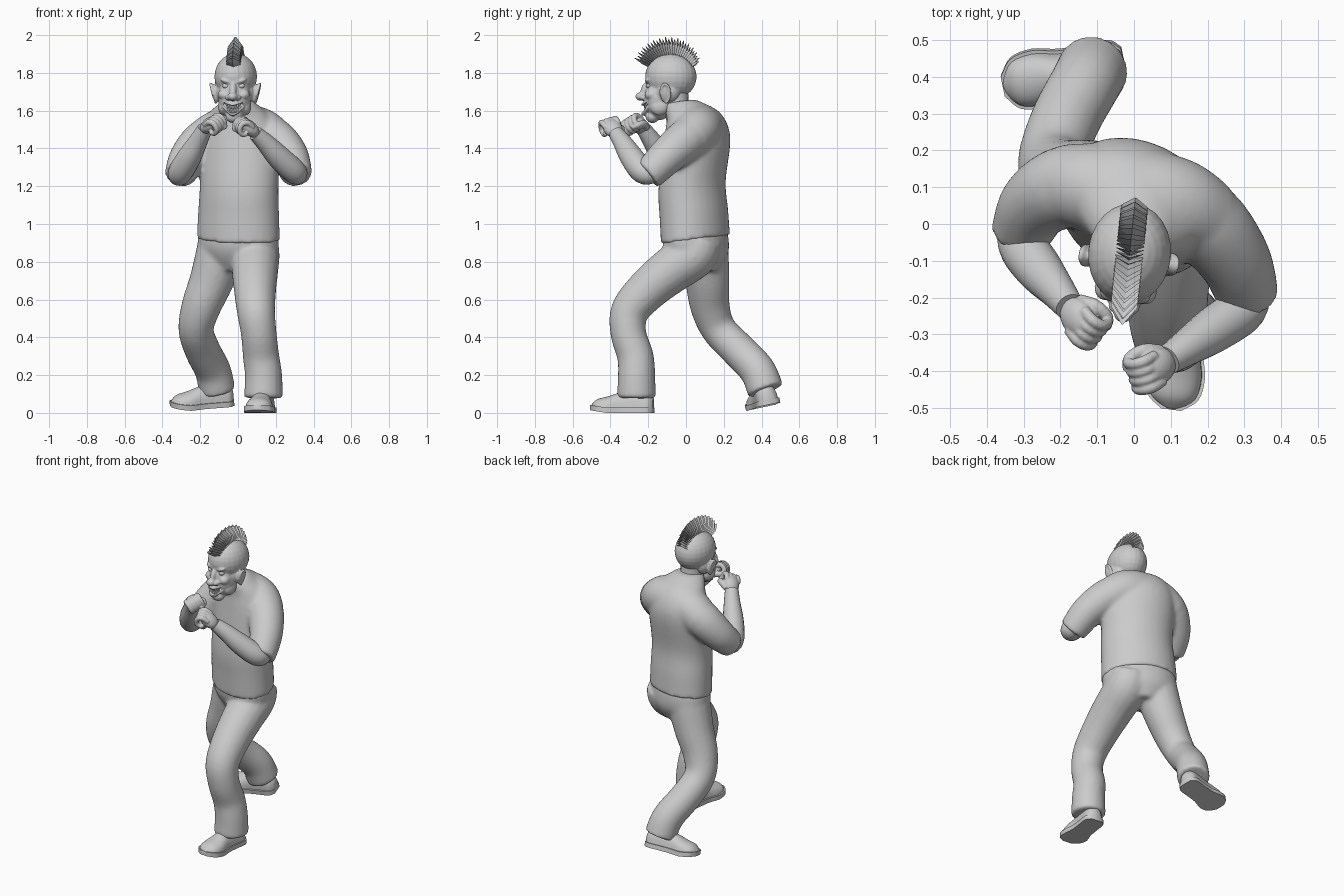
import bpy, bmesh, math
from mathutils import Vector, Matrix

if "Cube" in bpy.data.objects:
    bpy.data.objects.remove(bpy.data.objects["Cube"])

GREY = bpy.data.materials.new("plain grey")
GREY.use_nodes = True
GREY.diffuse_color = (0.6, 0.6, 0.6, 1)
GREY.node_tree.nodes["Principled BSDF"].inputs["Base Color"].default_value = (0.6, 0.6, 0.6, 1)


def finish(name, bm, smooth=True, voxel=0, relax=4, matrix=None):
    """Turn a bmesh into an object, optionally fusing its parts into one skin."""
    bmesh.ops.recalc_face_normals(bm, faces=bm.faces)
    mesh = bpy.data.meshes.new(name)
    bm.to_mesh(mesh)
    bm.free()
    mesh.materials.append(GREY)
    ob = bpy.data.objects.new(name, mesh)
    bpy.context.collection.objects.link(ob)
    if matrix:
        ob.matrix_basis = matrix
    if smooth:
        bpy.ops.object.select_all(action='DESELECT')
        ob.select_set(True)
        bpy.context.view_layer.objects.active = ob
        bpy.ops.object.shade_smooth_by_angle(angle=math.radians(50))
    if voxel:
        fuse = ob.modifiers.new("fuse", 'REMESH')
        fuse.mode, fuse.voxel_size, fuse.use_smooth_shade = 'VOXEL', voxel, True
        soft = ob.modifiers.new("soften", 'SMOOTH')
        soft.factor, soft.iterations = 0.5, relax
    return ob


def spline(points, steps=5):
    """Catmull-Rom curve through points of any dimension."""
    p = [Vector(q) for q in points]
    p = [p[0] * 2 - p[1]] + p + [p[-1] * 2 - p[-2]]
    out = []
    for a, b, c, d in zip(p, p[1:], p[2:], p[3:]):
        for k in range(steps):
            t = k / steps
            out.append((b * 2 + (c - a) * t + (a * 2 - b * 5 + c * 4 - d) * t ** 2
                        + (b * 3 - a - c * 3 + d) * t ** 3) * 0.5)
    return out + [p[-2]]


def loft(bm, rings):
    rows = [[bm.verts.new(v) for v in ring] for ring in rings]
    for a, b in zip(rows, rows[1:]):
        for i in range(len(a)):
            j = (i + 1) % len(a)
            bm.faces.new((a[i], a[j], b[j], b[i]))
    bm.faces.new(rows[0])
    bm.faces.new(rows[-1])


def turn(n):
    return [math.tau * i / n for i in range(n)]


def limb(bm, points, n=18, steps=5):
    """Round tube; each point is x, y, z, radius."""
    path = spline(points, steps)
    u, rings = Vector((0.31, 0.9, 0.27)), []
    for i, q in enumerate(path):
        t = (path[min(i + 1, len(path) - 1)] - path[max(i - 1, 0)]).to_3d().normalized()
        u = (u - t * u.dot(t)).normalized()
        v = t.cross(u)
        rings.append([q.to_3d() + (u * math.cos(a) + v * math.sin(a)) * q[3] for a in turn(n)])
    loft(bm, rings)


def trunk(bm, points, yaw, tilt=0):
    """Upright stack of ovals; each point is z, x, y, half width, half depth."""
    c, s = math.cos(yaw), math.sin(yaw)
    rings = []
    for z, x, y, a, b in spline(points):
        ring = []
        for t in turn(32):
            p, q = a * math.cos(t), b * math.sin(t)
            dy = p * s + q * c
            ring.append((x + p * c - q * s, y + dy, z + tilt * dy))
        rings.append(ring)
    loft(bm, rings)


def ball(bm, centre, radii, tilt=0, axis='Y'):
    m = Matrix.Translation(centre) @ Matrix.Rotation(tilt, 4, axis) @ Matrix.Diagonal((*radii, 1))
    bmesh.ops.create_uvsphere(bm, u_segments=24, v_segments=14, radius=1, matrix=m)


# Shirt: torso, a yoke across the shoulders and two bent sleeves
bm = bmesh.new()
trunk(bm, [(0.918, 0.002, 0.05, 0.23, 0.17), (1.05, 0.003, 0.042, 0.224, 0.17), (1.2, 0.006, 0.032, 0.217, 0.168),
           (1.4, 0.01, 0.055, 0.222, 0.168), (1.5, 0.01, 0.055, 0.21, 0.155),
           (1.58, 0.005, 0.035, 0.17, 0.128), (1.63, 0, -0.015, 0.108, 0.1), (1.65, 0, -0.035, 0.08, 0.078)], -0.45, 0.13)
limb(bm, [(-0.2, 0.11, 1.43, 0.108), (-0.11, 0.098, 1.48, 0.122), (0.01, 0.078, 1.502, 0.128),
          (0.115, 0.055, 1.492, 0.125), (0.2, 0.01, 1.445, 0.11)], 24)
limb(bm, [(0.12, 0.045, 1.47, 0.11), (0.198, 0, 1.445, 0.112), (0.272, -0.095, 1.365, 0.1),
          (0.304, -0.18, 1.28, 0.088), (0.31, -0.203, 1.26, 0.082)])
limb(bm, [(-0.11, 0.095, 1.47, 0.11), (-0.19, 0.1, 1.435, 0.112), (-0.265, 0.055, 1.35, 0.1),
          (-0.3, -0.01, 1.275, 0.087), (-0.306, -0.028, 1.258, 0.082)])
finish("shirt", bm, voxel=0.011, relax=10)

# Trousers: hips with a lunging front leg and a trailing rear leg
bm = bmesh.new()
trunk(bm, [(1.0, 0, 0.048, 0.208, 0.152), (0.9, 0.001, 0.052, 0.226, 0.162), (0.83, 0, 0.06, 0.2, 0.148),
           (0.75, -0.01, 0.07, 0.1, 0.1)], -0.45)
limb(bm, [(0.09, 0.07, 0.92, 0.12), (0.093, 0.04, 0.84, 0.128), (0.09, -0.075, 0.758, 0.124), (0.09, -0.2, 0.655, 0.113),
          (0.095, -0.297, 0.54, 0.102), (0.11, -0.305, 0.42, 0.095), (0.122, -0.268, 0.3, 0.097),
          (0.135, -0.262, 0.2, 0.099), (0.135, -0.262, 0.078, 0.104)])
limb(bm, [(-0.085, 0.095, 0.92, 0.122), (-0.1, 0.1, 0.83, 0.127), (-0.14, 0.113, 0.7, 0.118), (-0.196, 0.128, 0.56, 0.105),
          (-0.222, 0.175, 0.44, 0.094), (-0.187, 0.28, 0.33, 0.095), (-0.134, 0.378, 0.225, 0.096), (-0.11, 0.422, 0.118, 0.098)])
finish("trousers", bm, voxel=0.011, relax=10)


# Shoes: domed upper on a flat welted sole
def shoe(side, heel, toe, roll):
    heel, x = Vector(heel), (Vector(toe) - Vector(heel)).normalized()
    y = Vector((0, 0, 1)).cross(x).normalized()
    m = Matrix((x, y, x.cross(y))).transposed().to_4x4()
    m.translation = heel
    m = m @ Matrix.Rotation(roll, 4, 'X')
    form = spline([(0, 0.03, 0.06), (0.03, 0.055, 0.09), (0.1, 0.056, 0.11), (0.17, 0.058, 0.092),
                   (0.24, 0.072, 0.068), (0.3, 0.062, 0.052), (0.335, 0.02, 0.02)], 4)
    up = bmesh.new()
    loft(up, [[(u, w * math.cos(a), 0.02 + h * math.sin(a) ** 0.75)
               for a in [math.pi * i / 14 for i in range(15)]] for u, w, h in form])
    finish(side + "_shoe", up, matrix=m)
    sole = bmesh.new()
    edge = [(u, w + 0.008) for u, w, h in form] + [(u, -w - 0.008) for u, w, h in reversed(form)]
    # The toe end of the sole springs upward
    loft(sole, [[(u, w, z + max(0, u - 0.24) * 0.15) for u, w in edge] for z in (0, 0.028)])
    finish(side + "_shoe_sole", sole, matrix=m)


shoe("left", (0.145, -0.172, 0), (0.1, -0.51, 0), 0)
shoe("right", (-0.027, 0.445, 0.045), (-0.347, 0.383, 0.02), -0.2)


# Bare forearms with clenched fists
def arm(side, path, aim, size=1.1):
    bm = bmesh.new()
    limb(bm, path)
    finish(side + "_forearm", bm)
    w, d = Vector(path[-1][:3]), Vector(aim).normalized()
    s = Vector((0, -1, 0))
    s = (s - d * s.dot(d)).normalized()
    p = d.cross(s)
    if p.z > 0:
        p = -p
    at = lambda a, b, c, r: (*(w + (d * a + s * b + p * c) * size), r * size)
    bm = bmesh.new()
    m = Matrix((d * 0.058, s * 0.046, p * 0.034)).transposed().to_4x4() @ Matrix.Scale(size, 4)
    m.translation = w + d * 0.04 * size
    bmesh.ops.create_uvsphere(bm, u_segments=20, v_segments=12, radius=1, matrix=m)
    for i in range(4):
        o = (i - 1.5) * 0.023
        limb(bm, [at(0.045, o, -0.014, 0.013), at(0.083, o, -0.012, 0.015), at(0.1, o, 0.01, 0.014),
                  at(0.09, o, 0.04, 0.014), at(0.062, o, 0.046, 0.013), at(0.045, o, 0.028, 0.011)], 10, 3)
    limb(bm, [at(0.005, -0.025, 0.01, 0.018), at(0.045, -0.046, 0.022, 0.018), at(0.078, -0.04, 0.046, 0.015),
              at(0.09, -0.012, 0.056, 0.01)], 10, 3)
    finish(side + "_fist", bm, voxel=0.004, relax=2)


arm("left", [(0.315, -0.16, 1.26, 0.045), (0.3, -0.225, 1.275, 0.064), (0.22, -0.285, 1.35, 0.063),
             (0.145, -0.335, 1.43, 0.05), (0.092, -0.37, 1.48, 0.04)], (-0.65, -0.4, 0.6))
arm("right", [(-0.31, 0.02, 1.25, 0.045), (-0.307, -0.05, 1.27, 0.064), (-0.26, -0.12, 1.35, 0.064),
              (-0.21, -0.18, 1.44, 0.05), (-0.175, -0.225, 1.505, 0.04)], (0.55, -0.7, 0.45))

# Neck
bm = bmesh.new()
limb(bm, [(0, -0.03, 1.56, 0.075), (-0.005, -0.052, 1.63, 0.07), (-0.01, -0.065, 1.72, 0.075)])
finish("neck", bm)

# Head: skull, jaw and grinning features fused into one skin
HEAD = Matrix.Translation((-0.012, -0.08, 1.76)) @ Matrix.Rotation(math.radians(-6), 4, 'Z')
bm = bmesh.new()
ball(bm, (0, 0, 0.02), (0.113, 0.137, 0.123))
ball(bm, (0, -0.06, -0.09), (0.087, 0.082, 0.12))
ball(bm, (0, -0.1, -0.125), (0.055, 0.046, 0.048))
ball(bm, (0, -0.098, -0.192), (0.043, 0.036, 0.034))
ball(bm, (0, -0.138, -0.05), (0.019, 0.022, 0.046), -0.35, 'X')
ball(bm, (0, -0.161, -0.085), (0.027, 0.028, 0.022))
for k in (-1, 1):
    ball(bm, (k * 0.026, -0.145, -0.09), (0.017, 0.018, 0.015))
    ball(bm, (k * 0.036, -0.113, -0.004), (0.036, 0.022, 0.013), -k * 0.3)
    ball(bm, (k * 0.054, -0.1, -0.075), (0.031, 0.034, 0.028))
    ball(bm, (k * 0.058, -0.055, -0.14), (0.03, 0.05, 0.045))
    ball(bm, (k * 0.06, -0.01, -0.06), (0.048, 0.065, 0.06))
    # Ear plate with a raised rim
    ball(bm, (k * 0.108, -0.02, -0.068), (0.018, 0.026, 0.05), k * 0.2)
    limb(bm, [(k * (0.118 + 0.013 * math.sin(a)), -0.018 + 0.024 * math.cos(a), -0.068 + 0.05 * math.sin(a), 0.008)
              for a in [-1.6 + 0.55 * i for i in range(10)]], 10, 2)
for mid, end in ((-0.128, -0.112), (-0.178, -0.138)):
    limb(bm, [(-0.054, -0.112, end, 0.008), (0, -0.148, mid, 0.011), (0.054, -0.112, end, 0.008)], 10)
head = finish("head", bm, voxel=0.005, relax=5, matrix=HEAD)

# Mouth opening
bm = bmesh.new()
limb(bm, [(-0.05, -0.122, -0.122, 0.007), (0, -0.152, -0.153, 0.021), (0.05, -0.122, -0.122, 0.007)], 14)
mouth = finish("mouth_cutter", bm, matrix=HEAD)
mouth.hide_render = mouth.hide_viewport = True
cut = head.modifiers.new("mouth", 'BOOLEAN')
cut.operation, cut.solver, cut.object = 'DIFFERENCE', 'EXACT', mouth

# Teeth and eyes
bm = bmesh.new()
for i in range(-3, 4):
    x = i * 0.0115
    for z in (-0.142, -0.166):
        ball(bm, (x, -0.136 + 8 * x * x, z + 16 * x * x), (0.0058, 0.006, 0.011))
finish("teeth", bm, matrix=HEAD)
bm = bmesh.new()
for k in (-1, 1):
    ball(bm, (k * 0.041, -0.113, -0.03), (0.02, 0.014, 0.013), -k * 0.2)
finish("eyes", bm, matrix=HEAD)

# Mohawk: a fan of pointed blades across the skull
bm = bmesh.new()
COUNT = 28
for i in range(COUNT):
    f = i / (COUNT - 1)
    a = math.radians(62 - 122 * f)
    out, along = Vector((0, -math.sin(a), math.cos(a))), Vector((0, -math.cos(a), -math.sin(a)))
    tip = 0.22 - 0.04 * f ** 3 - 0.008 * (i % 2)
    rings = []
    for r, w, t in ((0.1, 0.038, 0.009), (0.11 + 0.55 * (tip - 0.11), 0.036, 0.009), (tip, 0.002, 0.001)):
        rings.append([out * r + Vector((x, 0, 0)) + along * y for x, y in ((w, -t), (0, t), (-w, -t), (0, -t * 0.4))])
    loft(bm, rings)
finish("mohawk", bm, smooth=False, matrix=HEAD @ Matrix.Translation((0, 0, 0.016)))
